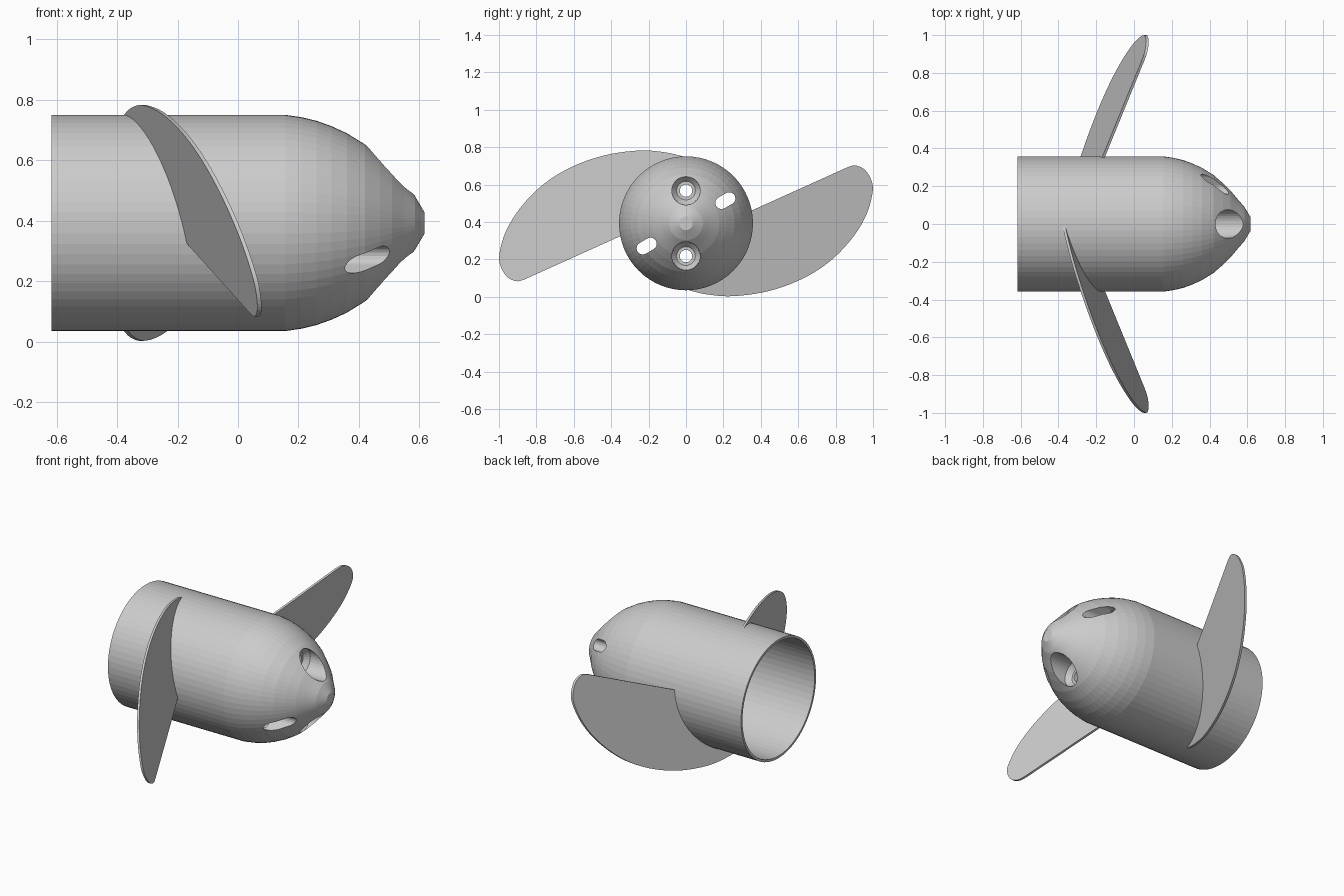
import bpy, bmesh
from math import sin, cos, pi, atan2, radians
from mathutils import Matrix, Vector

if "Cube" in bpy.data.objects:
    bpy.data.objects.remove(bpy.data.objects["Cube"])

AXIS_Z = 0.3925   # height of the spin axis, which runs along x
R = 0.358         # hub radius


def make_object(name, bm):
    bmesh.ops.recalc_face_normals(bm, faces=bm.faces)
    mesh = bpy.data.meshes.new(name)
    bm.to_mesh(mesh)
    bm.free()
    obj = bpy.data.objects.new(name, mesh)
    bpy.context.collection.objects.link(obj)
    return obj


def lathe_x(name, profile, y=0, z=AXIS_Z, sides=64):
    """Spin a closed (x, radius) profile round an axis parallel to x."""
    bm = bmesh.new()
    rings = []
    for x, r in profile:
        if r == 0:
            rings.append([bm.verts.new((x, y, z))] * sides)
        else:
            rings.append([bm.verts.new((x, y + r * cos(2 * pi * i / sides),
                                        z + r * sin(2 * pi * i / sides))) for i in range(sides)])
    for a, b in zip(rings, rings[1:]):
        for i in range(sides):
            j = (i + 1) % sides
            quad = list(dict.fromkeys((a[i], a[j], b[j], b[i])))
            bm.faces.new(quad)
    return make_object(name, bm)


def prism(name, outline, x_low, x_high):
    """Extrude a (y, z) outline along x; the end positions are functions of y, z."""
    bm = bmesh.new()
    low = [bm.verts.new((x_low(y, z), y, z)) for y, z in outline]
    high = [bm.verts.new((x_high(y, z), y, z)) for y, z in outline]
    bm.faces.new(low)
    bm.faces.new(high)
    n = len(outline)
    for i in range(n):
        j = (i + 1) % n
        bm.faces.new((low[i], low[j], high[j], high[i]))
    return make_object(name, bm)


def cut(target, cutter):
    mod = target.modifiers.new("cut", 'BOOLEAN')
    mod.object = cutter
    mod.operation = 'DIFFERENCE'
    mod.solver = 'EXACT'
    bpy.context.view_layer.objects.active = target
    bpy.ops.object.modifier_apply(modifier=mod.name)
    bpy.data.objects.remove(cutter)


# hollow hub: domed nose outside, open bore at the back
outer = [(-0.618, R), (0.155, R), (0.21, 0.350), (0.26, 0.338), (0.31, 0.320), (0.36, 0.297),
         (0.42, 0.260), (0.47, 0.217), (0.51, 0.178), (0.55, 0.130), (0.585, 0.090),
         (0.605, 0.056), (0.617, 0.036), (0.617, 0)]
inner = [(0.34, 0), (0.34, 0.27), (0.30, 0.305), (0.24, 0.330), (0.155, 0.344),
         (-0.618, 0.344), (-0.618, R)]
hub = lathe_x("hub", outer[::-1] + inner[::-1][1:])
bm = bmesh.new()
bm.from_mesh(hub.data)
bmesh.ops.remove_doubles(bm, verts=bm.verts, dist=1e-5)
bmesh.ops.recalc_face_normals(bm, faces=bm.faces)
bm.to_mesh(hub.data)
bm.free()

# countersunk bolt holes above and below the nose tip
for side in (1, -1):
    hole = [(0.2, 0), (0.2, 0.033), (0.40, 0.033), (0.40, 0.05), (0.43, 0.075), (0.7, 0.078), (0.7, 0)]
    cut(hub, lathe_x("hole_cutter", hole, z=AXIS_Z + side * 0.175, sides=32))

# radial slots through the nose
for ang in (radians(30), radians(210)):
    pts = []
    for k in range(20):
        t = -pi / 2 + pi * (k % 10) / 9 + (pi if k >= 10 else 0)
        u = 0.243 + (0.024 if k < 10 else -0.024) + 0.033 * cos(t)
        v = 0.033 * sin(t)
        pts.append((u * cos(ang) - v * sin(ang), AXIS_Z + u * sin(ang) + v * cos(ang)))
    cut(hub, prism("slot_cutter", pts, lambda y, z: 0.2, lambda y, z: 0.7))


def smooth_path(pts, steps=5):
    """Catmull-Rom curve through the points."""
    p = [Vector(q) for q in pts]
    p = [2 * p[0] - p[1]] + p + [2 * p[-1] - p[-2]]
    out = []
    for a, b, c, d in zip(p, p[1:], p[2:], p[3:]):
        for s in range(steps):
            t = s / steps
            out.append(0.5 * (2 * b + (c - a) * t + (2 * a - 5 * b + 4 * c - d) * t * t
                              + (3 * b - a - 3 * c + d) * t ** 3))
    return [tuple(q) for q in out] + [tuple(p[-2])]


# flat tilted blades whose roots follow the hub surface
edge = smooth_path([(-0.865, 0.092), (-0.905, 0.083), (-0.955, 0.105), (-0.99, 0.16), (-0.998, 0.225),
                    (-0.965, 0.345), (-0.89, 0.47), (-0.77, 0.595), (-0.62, 0.69),
                    (-0.44, 0.755), (-0.25, 0.782), (-0.11, 0.772), (0.0, AXIS_Z + R - 0.004)])
start, end = pi / 2, pi + atan2(0.0675, 0.35)
root = [((R - 0.004) * cos(a), AXIS_Z + (R - 0.004) * sin(a))
        for a in (start + (end - start) * i / 24 for i in range(1, 25))]


def plane_x(y, z):
    return -0.182 - 0.293 * y - 0.257 * z


front = prism("front_blade", edge + root,
              lambda y, z: plane_x(y, z) - 0.007, lambda y, z: plane_x(y, z) + 0.007)
rear = front.copy()
rear.data = front.data.copy()
rear.name = "rear_blade"
bpy.context.collection.objects.link(rear)
rear.data.transform(Matrix.Translation((0, 0, AXIS_Z)) @ Matrix.Rotation(pi, 4, 'X')
                    @ Matrix.Translation((0, 0, -AXIS_Z)))
